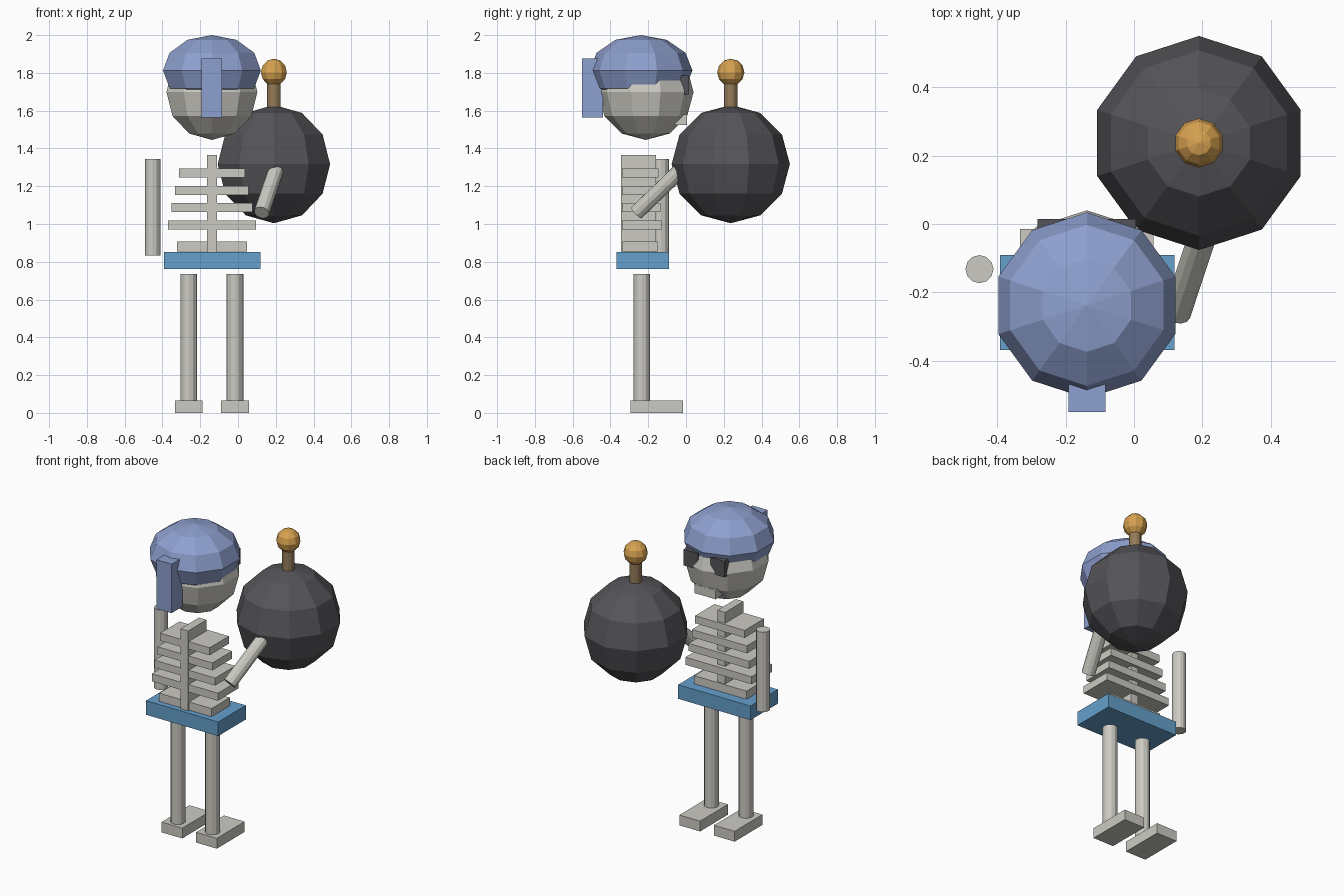
import bpy
import bmesh
from mathutils import Matrix, Vector

default = bpy.data.objects.get("Cube")
if default:
    bpy.data.objects.remove(default, do_unlink=True)


def material(name, colour):
    mat = bpy.data.materials.new(name)
    mat.use_nodes = True
    mat.diffuse_color = (*colour, 1)
    bsdf = next(n for n in mat.node_tree.nodes if n.type == 'BSDF_PRINCIPLED')
    bsdf.inputs["Base Color"].default_value = (*colour, 1)
    return mat


BONE = material("bone", (0.60, 0.59, 0.54))
CLOTH = material("periwinkle cloth", (0.27, 0.35, 0.62))
BLUE = material("sky blue", (0.13, 0.35, 0.60))
IRON = material("dark iron", (0.09, 0.09, 0.10))
CORD = material("brown cord", (0.30, 0.20, 0.10))
SPARK = material("amber", (0.68, 0.36, 0.08))


def finish(name, bm, mat):
    mesh = bpy.data.meshes.new(name)
    bm.to_mesh(mesh)
    bm.free()
    mesh.materials.append(mat)
    obj = bpy.data.objects.new(name, mesh)
    bpy.context.collection.objects.link(obj)
    return obj


def box(name, mat, x, y, z):
    """Box between the (low, high) limits on each axis."""
    low, high = Vector((x[0], y[0], z[0])), Vector((x[1], y[1], z[1]))
    bm = bmesh.new()
    place = Matrix.Translation((low + high) / 2) @ Matrix.Diagonal((*(high - low), 1))
    bmesh.ops.create_cube(bm, size=1, matrix=place)
    return finish(name, bm, mat)


def ball(name, mat, centre, radius, height=None):
    """Ten-sided faceted ball, optionally squashed to a half height."""
    bm = bmesh.new()
    place = Matrix.Translation(centre) @ Matrix.Diagonal((radius, radius, height or radius, 1))
    bmesh.ops.create_uvsphere(bm, u_segments=10, v_segments=6, radius=1, matrix=place)
    return finish(name, bm, mat)


def rod(name, mat, start, end, radius):
    """Faceted cylinder between two points."""
    start, end = Vector(start), Vector(end)
    axis = end - start
    turn = axis.to_track_quat('Z', 'Y').to_matrix().to_4x4()
    bm = bmesh.new()
    bmesh.ops.create_cone(bm, cap_ends=True, segments=12, radius1=radius, radius2=radius,
                          depth=axis.length, matrix=Matrix.Translation((start + end) / 2) @ turn)
    return finish(name, bm, mat)


MID = -0.138  # body centre line

# Legs and feet
for side, sign in (("right", -1), ("left", 1)):
    x = MID + sign * 0.122
    rod(side + "_leg", BONE, (x, -0.234, 0.06), (x, -0.234, 0.735), 0.044)
    box(side + "_foot", BONE, (x - 0.073, x + 0.073), (-0.295, -0.015), (0, 0.066))

# Pelvis, spine and ribs
box("pelvis", BLUE, (-0.392, 0.118), (-0.368, -0.09), (0.763, 0.853))
box("spine", BONE, (MID - 0.027, MID + 0.027), (-0.344, -0.159), (0.85, 1.364))
for i in range(4):
    half, top = 0.175 + 0.0195 * i, 1.294 - 0.0915 * i
    box(f"rib_{i + 1}", BONE, (MID - half, MID + half),
        (-0.339, -0.145 + 0.005 * i), (top - 0.048, top))
box("lowest_rib", BONE, (MID - 0.185, MID + 0.185), (-0.335, -0.15), (0.855, 0.907))

# Arms
rod("right_arm", BONE, (-0.452, -0.132, 0.833), (-0.452, -0.132, 1.343), 0.041)
rod("left_arm", BONE, (0.125, -0.262, 1.06), (0.235, 0.07, 1.38), 0.041)

# Skull, jaw and eyes
ball("skull", BONE, (MID, -0.213, 1.698), 0.253)
box("jaw", BONE, (MID - 0.075, MID + 0.075), (-0.12, 0.005), (1.523, 1.58))
for side, sign in (("right", -1), ("left", 1)):
    x = MID + sign * 0.093
    box(side + "_eye", IRON, (x - 0.051, x + 0.051), (-0.04, 0.015), (1.685, 1.787))

# Head wrap and its hanging tail
ball("head_wrap", CLOTH, (MID, -0.238, 1.813), 0.272, 0.187)
box("wrap_tail", CLOTH, (MID - 0.054, MID + 0.054), (-0.55, -0.44), (1.563, 1.876))

# Round bomb with fuse
BOMB = Vector((0.19, 0.237, 1.317))
ball("bomb", IRON, BOMB, 0.313)
rod("fuse", CORD, BOMB + Vector((0, 0, 0.25)), BOMB + Vector((0, 0, 0.45)), 0.036)
ball("fuse_spark", SPARK, BOMB + Vector((0, 0, 0.486)), 0.072)
